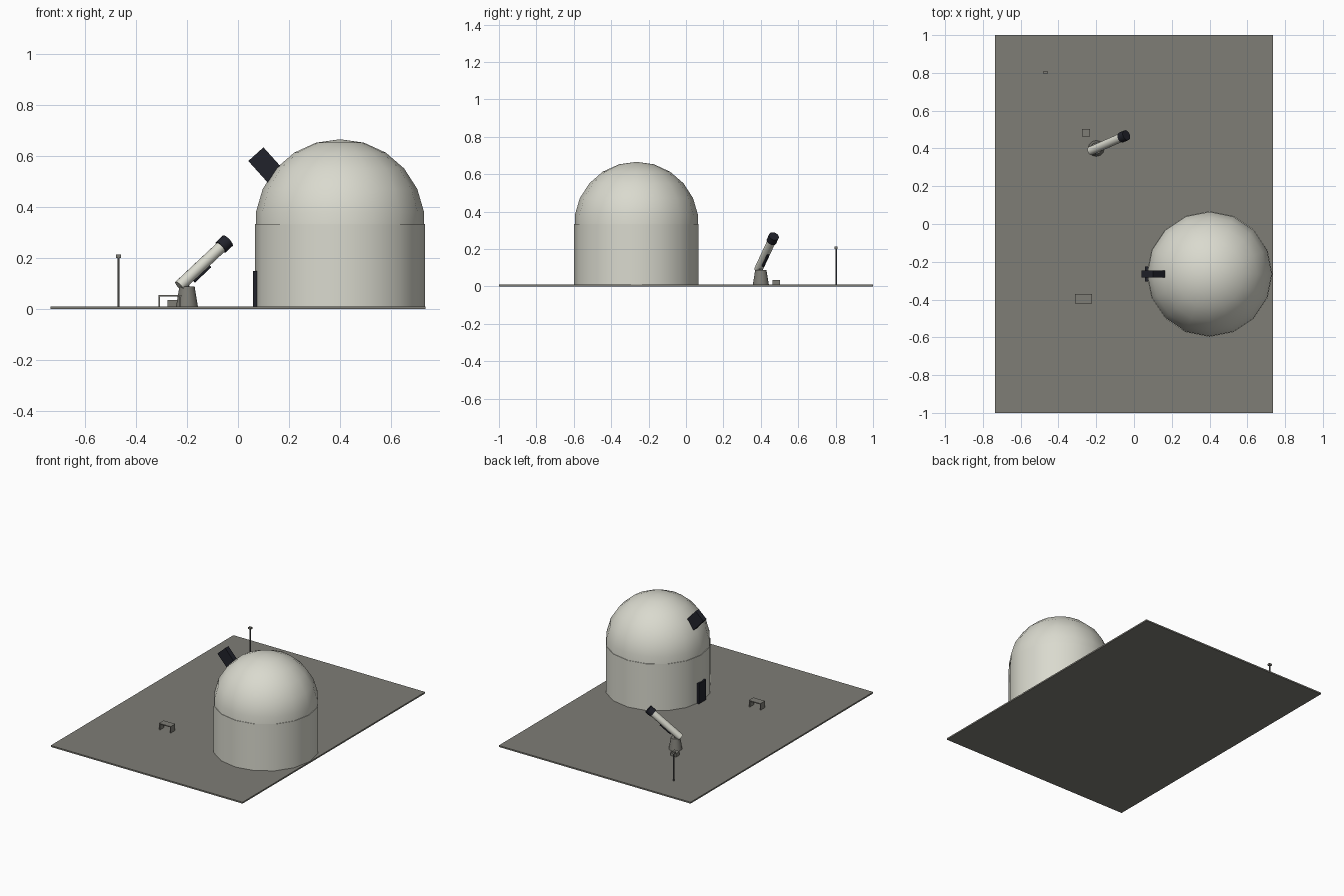
import bpy, bmesh, math
from mathutils import Matrix, Vector

old = bpy.data.objects.get("Cube")
if old:
    bpy.data.objects.remove(old, do_unlink=True)


def material(name, r, g, b):
    m = bpy.data.materials.new(name)
    m.use_nodes = True
    m.diffuse_color = (r, g, b, 1)
    m.node_tree.nodes["Principled BSDF"].inputs["Base Color"].default_value = (r, g, b, 1)
    return m


PALE = material("pale_shell", 0.70, 0.70, 0.62)
STONE = material("stone_grey", 0.21, 0.205, 0.18)
DARK = material("dark_navy", 0.015, 0.016, 0.024)
METAL = material("dark_metal", 0.10, 0.10, 0.095)


def finish(name, bm, mat, smooth=None):
    mesh = bpy.data.meshes.new(name)
    bm.to_mesh(mesh)
    bm.free()
    mesh.materials.append(mat)
    ob = bpy.data.objects.new(name, mesh)
    bpy.context.scene.collection.objects.link(ob)
    if smooth:
        bpy.ops.object.select_all(action="DESELECT")
        ob.select_set(True)
        bpy.context.view_layer.objects.active = ob
        bpy.ops.object.shade_smooth_by_angle(angle=math.radians(smooth))
    return ob


def box(name, center, size, mat, tilt=0):
    """Box turned about the y axis by tilt degrees."""
    bm = bmesh.new()
    place = (Matrix.Translation(center) @ Matrix.Rotation(math.radians(tilt), 4, "Y")
             @ Matrix.Diagonal((*size, 1)))
    bmesh.ops.create_cube(bm, size=1, matrix=place)
    return finish(name, bm, mat)


def rod(name, start, end, r1, r2, mat, sides=16):
    """Cylinder or cone between two points."""
    a, b = Vector(start), Vector(end)
    bm = bmesh.new()
    place = Matrix.Translation((a + b) / 2) @ (b - a).to_track_quat("Z", "Y").to_matrix().to_4x4()
    bmesh.ops.create_cone(bm, cap_ends=True, segments=sides, radius1=r1, radius2=r2,
                          depth=(b - a).length, matrix=place)
    return finish(name, bm, mat, 50)


# Ground slab
box("ground", (0, 0, 0.005), (1.47, 2, 0.01), STONE)

# Observatory: drum and dome
R = 0.333
CX, CY = 0.4, -0.265
rod("observatory_wall", (CX, CY, 0.002), (CX, CY, R), R, R, PALE)
bm = bmesh.new()
bmesh.ops.create_uvsphere(bm, u_segments=16, v_segments=11, radius=R)
bmesh.ops.delete(bm, geom=[v for v in bm.verts if v.co.z < -0.2 * R], context="VERTS")
bmesh.ops.translate(bm, verts=bm.verts, vec=(CX, CY, R))
finish("observatory_dome", bm, PALE, 50)
box("dome_aperture", (0.137, CY, 0.533), (0.08, 0.036, 0.2), DARK, -42)
box("observatory_door", (0.068, CY, 0.08), (0.018, 0.08, 0.14), DARK)

# Outdoor telescope on a tapered pedestal
rod("telescope_pedestal", (-0.2, 0.4, 0.002), (-0.2, 0.4, 0.088), 0.044, 0.03, STONE, 12)
low, high = Vector((-0.23, 0.387, 0.09)), Vector((-0.04, 0.47, 0.268))
axis = (high - low).normalized()
under = (Vector((0, 0, -1)) + axis * axis.z).normalized()
rod("telescope_tube", low, high - axis * 0.03, 0.023, 0.023, PALE)
rod("telescope_cap", high - axis * 0.04, high, 0.028, 0.028, DARK)
rod("telescope_eyepiece", low + under * 0.018, low + under * 0.018 + axis * 0.03,
    0.012, 0.012, STONE, 8)
rod("telescope_finder", low + under * 0.026 + axis * 0.06, low + under * 0.026 + axis * 0.15,
    0.007, 0.007, DARK, 8)

# Equipment crate
box("equipment_crate", (-0.255, 0.483, 0.022), (0.042, 0.04, 0.026), STONE)

# Bench with end legs
box("bench_seat", (-0.267, -0.395, 0.053), (0.09, 0.05, 0.006), STONE)
for side, x in (("right", -0.308), ("left", -0.226)):
    box("bench_leg_" + side, (x, -0.395, 0.03), (0.006, 0.046, 0.042), STONE)

# Weather mast
rod("weather_mast", (-0.468, 0.802, 0.005), (-0.468, 0.802, 0.203), 0.004, 0.004, METAL, 8)
box("weather_sensor", (-0.468, 0.802, 0.207), (0.02, 0.018, 0.012), STONE)
